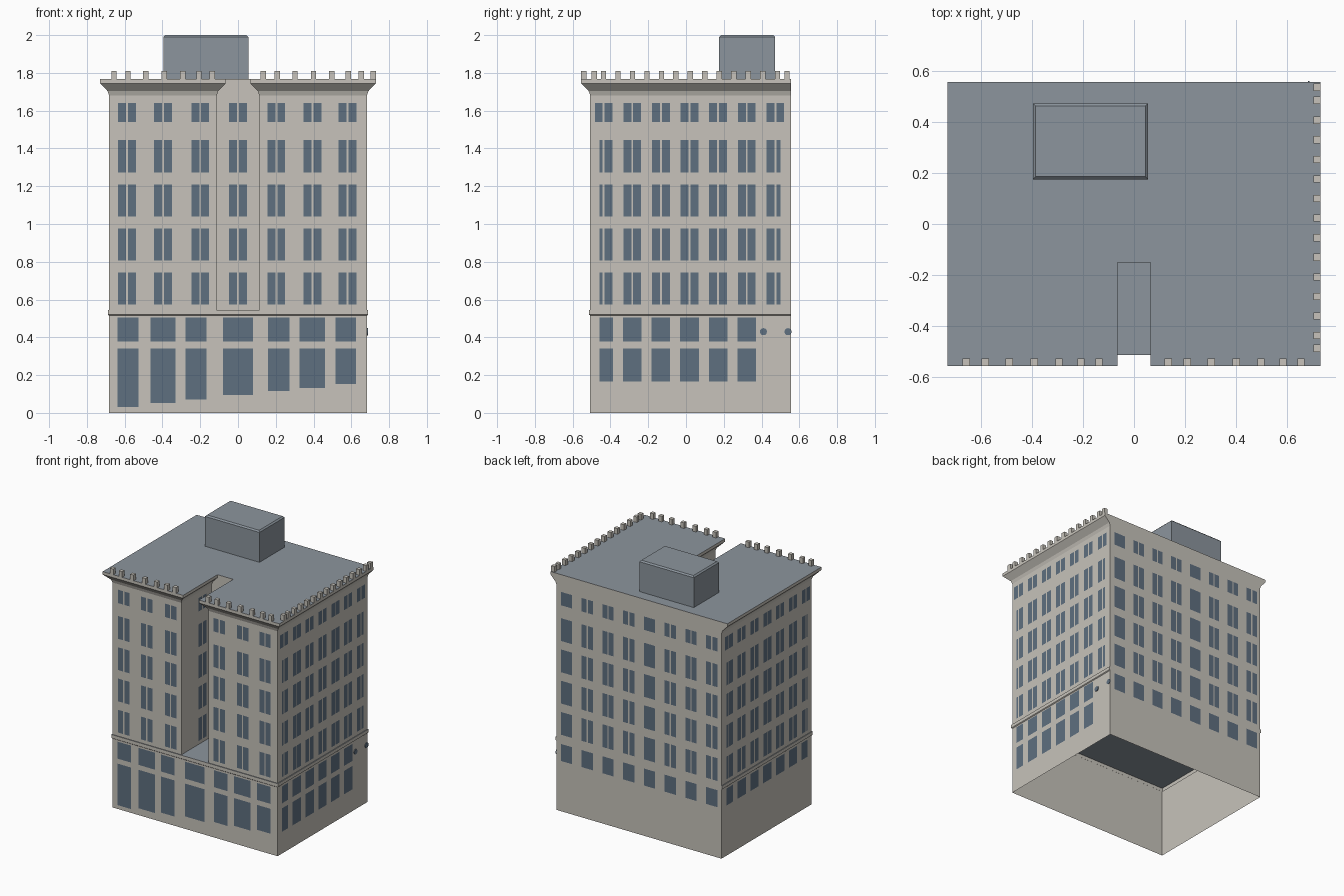
import bpy, bmesh, math
from mathutils import Vector, Matrix

if "Cube" in bpy.data.objects:
    bpy.data.objects.remove(bpy.data.objects["Cube"])


def material(name, color):
    m = bpy.data.materials.new(name)
    m.use_nodes = True
    m.diffuse_color = (*color, 1)
    m.node_tree.nodes["Principled BSDF"].inputs["Base Color"].default_value = (*color, 1)
    return m


STONE = material("warm stone", (0.57, 0.545, 0.495))
SLATE = material("slate grey", (0.262, 0.30, 0.337))
GLASS = material("blue grey glass", (0.114, 0.16, 0.216))


def finish(name, bm, *mats):
    me = bpy.data.meshes.new(name)
    bm.to_mesh(me)
    bm.free()
    for m in mats:
        me.materials.append(m)
    ob = bpy.data.objects.new(name, me)
    bpy.context.collection.objects.link(ob)
    return ob


def box(bm, x0, x1, y0, y1, z0, z1):
    mid = Matrix.Translation(((x0 + x1) / 2, (y0 + y1) / 2, (z0 + z1) / 2))
    size = Matrix.Diagonal((x1 - x0, y1 - y0, z1 - z0, 1))
    return bmesh.ops.create_cube(bm, size=1, matrix=mid @ size)


SIDE, FRONT, BACK = 0.682, -0.507, 0.555     # wall planes
NOTCH, COURT = 0.113, -0.15                  # light court half width and back wall
BELT, ROOF, OVER = 0.545, 1.767, 0.048


def plain_plan(d):
    return [(-SIDE - d, BACK), (-SIDE - d, FRONT - d), (SIDE + d, FRONT - d), (SIDE + d, BACK)]


def court_plan(d):
    n = NOTCH - d
    a, b, c, e = plain_plan(d)
    return [a, b, (-n, FRONT - d), (-n, COURT), (n, COURT), (n, FRONT - d), c, e]


def loft(name, plan, profile):
    """Walls through (height, outward offset) steps, closed by a slate top."""
    bm = bmesh.new()
    rings = [[bm.verts.new((x, y, z)) for x, y in plan(d)] for z, d in profile]
    for low, high in zip(rings, rings[1:]):
        for i in range(len(low)):
            j = (i + 1) % len(low)
            bm.faces.new((low[i], low[j], high[j], high[i]))
    bm.faces.new(rings[-1]).material_index = 1
    return finish(name, bm, STONE, SLATE)


# Open-bottomed ground storey with belt course, upper storeys with flared cornice
loft("ground_storey", plain_plan, [(0, 0), (0.515, 0), (0.52, 0.006), (BELT, 0.006)])
loft("upper_storeys", court_plan,
     [(BELT, 0), (1.68, 0), (1.703, 0.008), (1.745, OVER), (ROOF, OVER)])

# Rooftop plant room with a softened top
bm = bmesh.new()
box(bm, -0.395, 0.055, 0.175, 0.472, ROOF, 2)
top = [e for e in bm.edges if all(v.co.z > 1.99 for v in e.verts)]
bmesh.ops.bevel(bm, geom=top, offset=0.01, segments=1, affect='EDGES')
finish("plant_room", bm, SLATE)

# Parapet blocks along the front and the left side
bm = bmesh.new()
S = 0.014
edge_y, edge_x = FRONT - OVER + S, SIDE + OVER - S
spots = []
for x in (-0.656, -0.582, -0.488, -0.39, -0.293, -0.207, -0.137):
    spots += [(x, edge_y), (x + 0.79, edge_y)]
for y in [0.535, 0.484, -0.486] + [0.406 - 0.0766 * i for i in range(12)]:
    spots.append((edge_x, y))
for x, y in spots:
    box(bm, x - S, x + S, y - S, y + S, ROOF, 1.809)
finish("parapet_blocks", bm, STONE)


class Facade:
    """Collects flat panes on one wall; panes are given along the wall and in height."""

    def __init__(self, name, normal, dist):
        self.name, self.n = name, Vector(normal)
        self.base = self.n * (dist + 0.003)
        self.t = Vector((abs(normal[1]), abs(normal[0]), 0))
        self.bm = bmesh.new()

    def pane(self, a0, a1, z0, z1):
        pts = [(a0, z0), (a1, z0), (a1, z1), (a0, z1)]
        if self.t.cross(Vector((0, 0, 1))).dot(self.n) < 0:
            pts.reverse()
        self.bm.faces.new([self.bm.verts.new(self.base + self.t * a + Vector((0, 0, z)))
                           for a, z in pts])

    def pair(self, c, z0, z1, lo=-9, hi=9):
        for a in (c - 0.047, c + 0.005):
            self.pane(max(a, lo), min(a + 0.042, hi), z0, z1)

    def done(self):
        finish(self.name, self.bm, GLASS)


ROWS = [(0.573 + 0.2335 * i, 0.743 + 0.2335 * i) for i in range(4)] + [(1.54, 1.64)]
TRANSOM = (0.377, 0.504)

# Front: paired windows (the middle ones sit at the back of the court) and shopfronts
front = Facade("front_windows", (0, -1, 0), -FRONT)
court = Facade("court_back_windows", (0, -1, 0), -COURT)
shops = [(0.11, 0.03), (0.134, 0.053), (0.112, 0.07), (0.158, 0.095),
         (0.112, 0.117), (0.134, 0.133), (0.108, 0.154)]
columns = (-0.582, -0.397, -0.222, 0, 0.216, 0.393, 0.57)
upper = (-0.587, -0.397, -0.2, 0, 0.203, 0.395, 0.58)
for c, u, (w, sill) in zip(columns, upper, shops):
    front.pane(c - w / 2, c + w / 2, *TRANSOM)
    front.pane(c - w / 2, c + w / 2, sill, 0.34)
    for row in ROWS:
        (court if u == 0 else front).pair(u, *row)
front.done()
court.done()

# Sides: paired windows, clipped near the corners below the top row
for name, sx in (("left_windows", 1), ("right_windows", -1)):
    side = Facade(name, (sx, 0, 0), SIDE)
    for i in range(7):
        c = -0.436 + 0.1515 * i
        for row in ROWS:
            lim = (-9, 9) if row[0] > 1.5 else (-0.458, 0.5)
            side.pair(c, *row, *lim)
        a0, a1 = max(c - 0.049, -0.458), min(c + 0.049, 0.5)
        if sx < 0 or i < 6:
            side.pane(a0, a1, *TRANSOM)
        if sx > 0 and i < 6:
            side.pane(a0, a1, 0.165, 0.34)
    side.done()

# Court side walls
for name, sx in (("court_right_windows", 1), ("court_left_windows", -1)):
    wall = Facade(name, (sx, 0, 0), -NOTCH)
    for row in ROWS:
        wall.pair(-0.26, *row)
    wall.done()

# Back: eight columns, some with one wide pane
back = Facade("back_windows", (0, 1, 0), BACK)
for i in range(8):
    c = 0.597 - 0.1715 * i
    back.pane(c - 0.047, c + 0.047, *TRANSOM)
    for row in ROWS:
        if i in (0, 4):
            back.pane(c - 0.047, c + 0.047, *row)
        else:
            back.pair(c, *row)
back.done()

# Small round windows near the back corner
bm = bmesh.new()
for y in (0.41, 0.54):
    place = Matrix.Translation((SIDE + 0.002, y, 0.43)) @ Matrix.Rotation(math.pi / 2, 4, 'Y')
    bmesh.ops.create_cone(bm, cap_ends=True, segments=12, radius1=0.019, radius2=0.019,
                          depth=0.006, matrix=place)
finish("round_windows", bm, GLASS)
